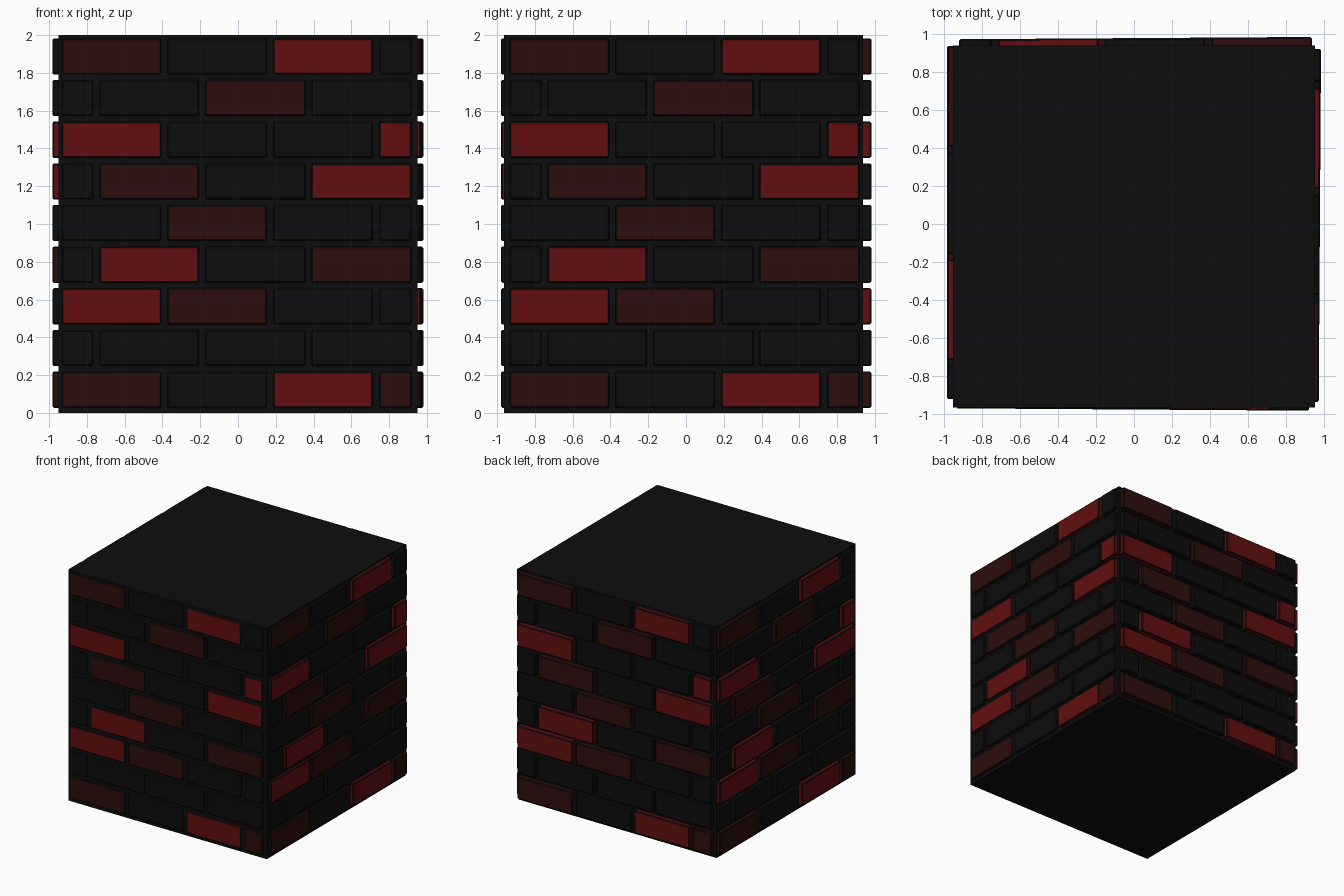
import bpy, bmesh
from math import pi
from mathutils import Matrix, Vector

if "Cube" in bpy.data.objects:
    bpy.data.objects.remove(bpy.data.objects["Cube"])


def material(name, col):
    m = bpy.data.materials.new(name)
    m.diffuse_color = (*col, 1)
    m.use_nodes = True
    m.node_tree.nodes["Principled BSDF"].inputs["Base Color"].default_value = m.diffuse_color
    return m


MATS = {
    "k": material("black", (0.004, 0.004, 0.004)),
    "d": material("dark_red", (0.0275, 0.0039, 0.0039)),
    "r": material("red", (0.124, 0.0046, 0.005)),
}
KEYS = list(MATS)

# brick spans along a wall: odd and even courses
ODD = [(-0.93, -0.41), (-0.37, 0.15), (0.19, 0.71), (0.75, 0.915)]
EVEN = [(-0.93, -0.77), (-0.73, -0.21), (-0.17, 0.355), (0.39, 0.915)]
# colours per course, bottom to top
COURSES = ["dkrd", "kkkk", "rdkk", "krkd", "kdkk", "kdkr", "rkkr", "kkdk", "dkrk"]


def add_box(bm, lo, hi, slot):
    size, mid = Vector(hi) - Vector(lo), (Vector(hi) + Vector(lo)) / 2
    mat = Matrix.Translation(mid) @ Matrix.Diagonal((*size, 1))
    verts = bmesh.ops.create_cube(bm, size=1, matrix=mat)["verts"]
    for f in {f for v in verts for f in v.link_faces}:
        f.material_index = slot


def make_object(name, bm):
    me = bpy.data.meshes.new(name)
    bm.to_mesh(me)
    bm.free()
    for m in MATS.values():
        me.materials.append(m)
    ob = bpy.data.objects.new(name, me)
    bpy.context.collection.objects.link(ob)
    return ob


# solid mortar core
bm = bmesh.new()
add_box(bm, (-0.95, -0.963, 0), (0.95, 0.937, 2), 0)
make_object("mortar_core", bm)


def brick_wall(name, turn, out_left, out_right):
    """One wall of raised bricks, leaning out slightly from one end to the other."""
    bm = bmesh.new()
    for i, colours in enumerate(COURSES):
        z = 0.027 + 0.2205 * i
        for (a, b), c in zip(ODD if i % 2 == 0 else EVEN, colours):
            add_box(bm, (a - 0.004, -1, z), (b + 0.004, -0.9, z + 0.192), KEYS.index(c))
    bmesh.ops.bevel(bm, geom=bm.edges[:], offset=0.008, segments=1, affect="EDGES")
    for v in bm.verts:
        t = (v.co.x + 0.93) / 1.85
        v.co.y += 1 - (out_left + (out_right - out_left) * t)
    bm.transform(Matrix.Rotation(turn * pi / 2, 4, "Z"))
    make_object(name, bm)


brick_wall("front_bricks", 0, 0.968, 0.98)
brick_wall("right_bricks", 1, 0.97, 0.982)
brick_wall("back_bricks", 2, 0.982, 0.97)
brick_wall("left_bricks", 3, 0.983, 0.983)
